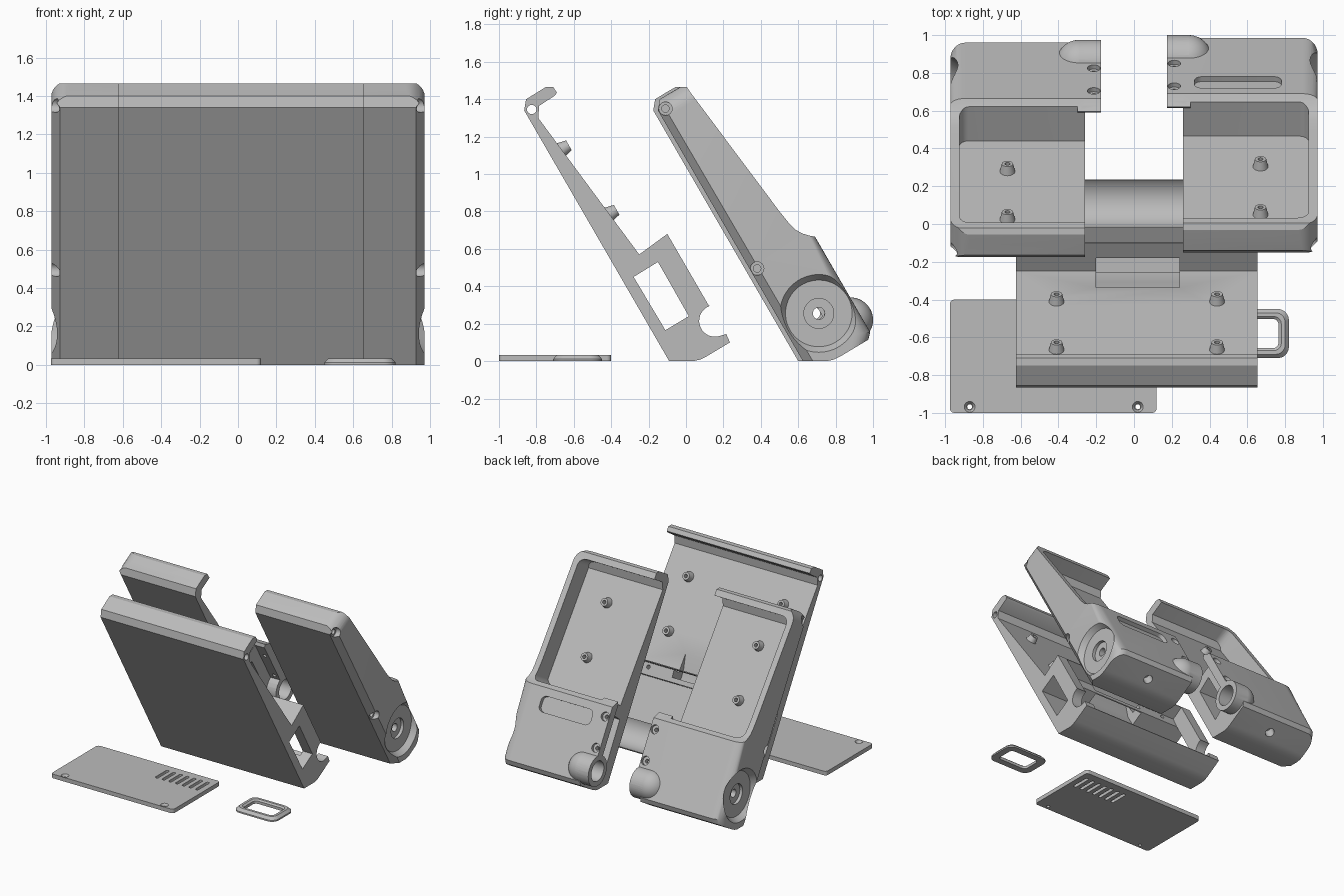
import bpy, bmesh, math
from mathutils import Matrix, Vector

if "Cube" in bpy.data.objects:
    bpy.data.objects.remove(bpy.data.objects["Cube"])

grey = bpy.data.materials.new("warm_grey_plastic")
grey.diffuse_color = (0.5, 0.5, 0.5, 1)
grey.use_nodes = True
grey.node_tree.nodes["Principled BSDF"].inputs["Base Color"].default_value = grey.diffuse_color


def make(name, bm):
    bmesh.ops.recalc_face_normals(bm, faces=bm.faces[:])
    me = bpy.data.meshes.new(name)
    bm.to_mesh(me)
    bm.free()
    me.materials.append(grey)
    ob = bpy.data.objects.new(name, me)
    bpy.context.collection.objects.link(ob)
    return ob


def extrude(name, ring, offset):
    bm = bmesh.new()
    face = bm.faces.new([bm.verts.new(p) for p in ring])
    new = bmesh.ops.extrude_face_region(bm, geom=[face])["geom"]
    bmesh.ops.translate(bm, vec=offset, verts=[g for g in new if isinstance(g, bmesh.types.BMVert)])
    return make(name, bm)


def prism(name, pts, x0, x1):
    """Side profile (y, z) swept along x."""
    return extrude(name, [(x0, y, z) for y, z in pts], (x1 - x0, 0, 0))


def cone(name, p, axis, r1, r2, length, seg=40):
    """Round bar from p along axis."""
    bm = bmesh.new()
    bmesh.ops.create_cone(bm, cap_ends=True, segments=seg, radius1=r1, radius2=r2, depth=length)
    rot = Vector(axis).to_track_quat('Z', 'Y').to_matrix().to_4x4()
    m = Matrix.Translation(p) @ rot @ Matrix.Translation((0, 0, length / 2))
    bmesh.ops.transform(bm, matrix=m, verts=bm.verts[:])
    return make(name, bm)


def round_rect(w, h, r, n=8):
    pts = []
    for k, (sx, sy) in enumerate([(1, 1), (-1, 1), (-1, -1), (1, -1)]):
        for i in range(n + 1):
            a = math.pi / 2 * (k + i / n)
            pts.append((sx * (w / 2 - r) + r * math.cos(a), sy * (h / 2 - r) + r * math.sin(a)))
    return pts


def plate(name, w, h, r, t, m):
    ob = extrude(name, [(x, y, 0) for x, y in round_rect(w, h, r)], (0, 0, t))
    ob.data.transform(m)
    return ob


def boolean(ob, op, *tools):
    for t in tools:
        mod = ob.modifiers.new("b", 'BOOLEAN')
        mod.operation, mod.object, mod.solver = op, t, 'EXACT'
        bpy.context.view_layer.objects.active = ob
        bpy.ops.object.modifier_apply(modifier=mod.name)
        bpy.data.objects.remove(t)


def cut(ob, *tools):
    boolean(ob, 'DIFFERENCE', *tools)


def join(ob, *tools):
    boolean(ob, 'UNION', *tools)


def bevel(ob, chain, x, w, seg):
    """Bevel the profile edges of a chain of (y, z) points on side x."""
    bm = bmesh.new()
    bm.from_mesh(ob.data)
    near = lambda v, p: (v.co - Vector((x, *p))).length < 1e-4
    es = [e for e in bm.edges for a, b in zip(chain, chain[1:])
          if (near(e.verts[0], a) and near(e.verts[1], b)) or (near(e.verts[0], b) and near(e.verts[1], a))]
    bmesh.ops.bevel(bm, geom=es, offset=w, segments=seg, profile=0.5, affect='EDGES')
    bm.to_mesh(ob.data)
    bm.free()


# Tilted frame: the case leans back, DOWN runs along its front, BACK is its normal
DOWN, BACK = Vector((0, 0.5, -0.866)), Vector((0, 0.866, 0.5))
TILT = Matrix(((1, 0, 0, 0), (0, .5, .866, 0), (0, -.866, .5, 0), (0, 0, 0, 1)))
tilt_at = lambda p: Matrix.Translation(p) @ TILT

FRONT = [(-0.09, 0), (-0.865, 1.34), (-0.855, 1.40)]
TOP = [(-0.75, 1.465), (-0.71, 1.465), (-0.69, 1.435)]


def floor_z(y):
    return 1.30 - (y + 0.79) * 0.73 / 0.54


def add_bosses(ob, xs):
    for x in xs:
        for y in (-0.665, -0.41):
            p = Vector((x, y, floor_z(y)))
            join(ob, cone("boss", p - BACK * .02, BACK, 0.045, 0.03, 0.065, 24))
            cut(ob, cone("hole", p + BACK * .005, BACK, 0.014, 0.014, 0.08, 16))


# Centre body: wedge plate, hooked top lip, thick base with a tube groove
groove = [(0.155 + 0.085 * math.cos(math.radians(a)), 0.215 + 0.085 * math.sin(math.radians(a)))
          for a in range(290, 109, -15)]
body = prism("centre_body", FRONT + TOP + [(-0.70, 1.42), (-0.785, 1.365), (-0.79, 1.30), (-0.25, 0.57),
             (-0.1, 0.68), (0.12, 0.30)] + groove[::-1] +
             [(0.215, 0.145), (0.235, 0.10), (0.11, 0.025), (0.075, 0.008), (0.04, 0)], -0.625, 0.655)
window = [(-0.28, 0.45), (-0.15, 0.53), (0.015, 0.24), (-0.11, 0.165)]
add_bosses(body, (-0.41, 0.44))
cut(body,
    prism("side_window", window, -1, 1),
    prism("cover_recess", [(-0.19, 0.613), (-0.15, 0.53), (0.015, 0.24), (0.07, 0.19), (0.35, 0.35), (0.1, 0.8)],
          -0.54, 0.57),
    cone("trough", (-0.54, 0.13, 0.215), (1, 0, 0), 0.15, 0.15, 1.11, 64),
    prism("cable_notch", [(-0.34, 0.70), (-0.31, 0.56), (-0.25, 0.46), (-0.15, 0.5), (-0.2, 0.70)], -0.2, 0.24),
    cone("lip_hole", (-1, -0.825, 1.345), (1, 0, 0), 0.025, 0.025, 2, 24))
for x in (-0.42, 0.46):
    cut(body, cone("hole", (x, -0.13, 0.61), -BACK, 0.015, 0.015, 0.12, 16))

# Side shell, built for the right in the centre body's coordinates
RIM = [(-0.215, 0.8), (-0.165, 0.738), (-0.13, 0.703), (-0.095, 0.683), (-0.06, 0.672)]
SPINE = [(-0.025, 0.665), (0.27, 0.155), (0.26, 0.115)]
X = 0.972
shell = prism("right_shell", FRONT + TOP + RIM + SPINE + [(0.11, 0.025), (0.075, 0.008), (0.04, 0)], 0.26, X)
bevel(shell, SPINE, X, 0.08, 8)
bevel(shell, FRONT[:2], X, 0.046, 1)
corner = round_rect(2.4, 3.0, 0.1)
boolean(shell, 'INTERSECT', plate("corner_mask", 2.4, 3.0, 0.1, 4,
        Matrix.Translation(DOWN * (-1.642 + 1.5) + Vector((X - 1.2, 0, 0)) - BACK * 2) @ TILT))

# Tray pocket with rounded outer corners
pocket_pts = [(-0.785, 1.365), (-0.79, 1.30), (-0.25, 0.57), (0.355, 0.92), (0.2, 1.934)]
pocket = prism("tray", pocket_pts, 0.1, 0.925)
bevel(pocket, [pocket_pts[4], pocket_pts[0]], 0.925, 0.06, 6)
bevel(pocket, [pocket_pts[2], pocket_pts[3]], 0.925, 0.05, 6)
cut(shell, pocket)
add_bosses(shell, (0.67,))

# Overlap flange and rounded tube housing
join(shell, prism("flange", [(-0.1, 0.655), (-0.095, 0.683), (-0.06, 0.672), (-0.025, 0.665), (0.165, 0.3365),
                             (0.11, 0.30)], 0.175, 0.30))
tube = cone("tube", (0.175, 0.165, 0.22), (1, 0, 0), 0.12, 0.12, 0.115, 48)
bm = bmesh.new()
bmesh.ops.create_uvsphere(bm, u_segments=48, v_segments=24, radius=0.12)
bmesh.ops.transform(bm, matrix=Matrix.Translation((0.29, 0.165, 0.22)) @ Matrix.Rotation(math.pi / 2, 4, 'Y'),
                    verts=bm.verts[:])
join(tube, make("tube_end", bm))
join(shell, tube)
cut(shell,
    cone("tube_bore", (0.1, 0.165, 0.22), (1, 0, 0), 0.08, 0.08, 0.24, 40),
    prism("inner_bay", [(-0.24, 0.46), (-0.14, 0.54), (0.04, 0.24), (-0.06, 0.14)], 0.2, 0.86),
    cone("dial", (0.93, -0.005, 0.255), (1, 0, 0), 0.178, 0.21, 0.045, 64),
    cone("dial_step", (0.905, -0.005, 0.255), (1, 0, 0), 0.08, 0.08, 0.1),
    cone("axle_hole", (0.8, -0.005, 0.255), (1, 0, 0), 0.032, 0.032, 0.3, 24),
    cone("foot_hole", (0.6, 0.13, 0.12), (0, 0.48, -0.88), 0.035, 0.035, 0.2, 24))
for y, z in ((-0.335, 0.495), (-0.825, 1.35)):
    cut(shell, cone("side_recess", (0.93, y, z), (1, 0, 0), 0.036, 0.036, 0.1, 24),
        cone("side_hole", (0.87, y, z), (1, 0, 0), 0.02, 0.02, 0.2, 20))
for y in (0.015, 0.135):
    p = Vector((0.213, y, 0.665 - (y + 0.025) * 1.729))
    cut(shell, cone("screw_seat", p - BACK * .025, BACK, 0.034, 0.034, 0.1, 24),
        cone("screw_hole", p - BACK * .15, BACK, 0.015, 0.015, 0.2, 16))

# Mirror the shell to the left, then add the grip slot on the right only
left = shell.copy()
left.data = shell.data.copy()
left.name = "left_shell"
bpy.context.collection.objects.link(left)
left.data.transform(Matrix.Translation((0, 0.69, 0)) @ Matrix.Diagonal((-1, 1, 1, 1)))
left.data.flip_normals()
slot_p = Vector((0.55, 0.035, 0.561))
cut(shell, plate("slot", 0.46, 0.12, 0.04, 0.2, tilt_at(slot_p - BACK * .03)))
shell.data.transform(Matrix.Translation((0, 0.715, 0)))

# Flat cover with vents and two countersunk screw holes
cover = plate("cover", 1.095, 0.6, 0.025, 0.033, Matrix.Translation((-0.4275, -0.7, 0)))
for i in range(7):
    cut(cover, plate("vent", 0.026, 0.155, 0.012, 0.2, Matrix.Translation((-0.30 + 0.06 * i, -0.54, -0.1))))
for x in (-0.87, 0.02):
    cut(cover, cone("seat", (x, -0.968, 0.015), (0, 0, 1), 0.017, 0.03, 0.02, 24),
        cone("hole", (x, -0.968, -0.1), (0, 0, 1), 0.013, 0.013, 0.2, 20))

# Tapered bezel ring, lofted through rounded rectangles
bm = bmesh.new()
loops = [(0.37, 0.26, 0.06, 0), (0.37, 0.26, 0.06, 0.012), (0.33, 0.22, 0.05, 0.033), (0.29, 0.18, 0.04, 0.033),
         (0.26, 0.155, 0.03, 0.022), (0.26, 0.155, 0.03, 0)]
rings = [[bm.verts.new((0.635 + x, -0.58 + y, z)) for x, y in round_rect(w, h, r)] for w, h, r, z in loops]
for a, b in zip(rings, rings[1:] + rings[:1]):
    for i in range(len(a)):
        j = (i + 1) % len(a)
        bm.faces.new((a[i], a[j], b[j], b[i]))
make("bezel_ring", bm)

for ob in bpy.data.objects:
    bpy.ops.object.select_all(action='DESELECT')
    ob.select_set(True)
    bpy.context.view_layer.objects.active = ob
    bpy.ops.object.shade_smooth_by_angle(angle=math.radians(30))
